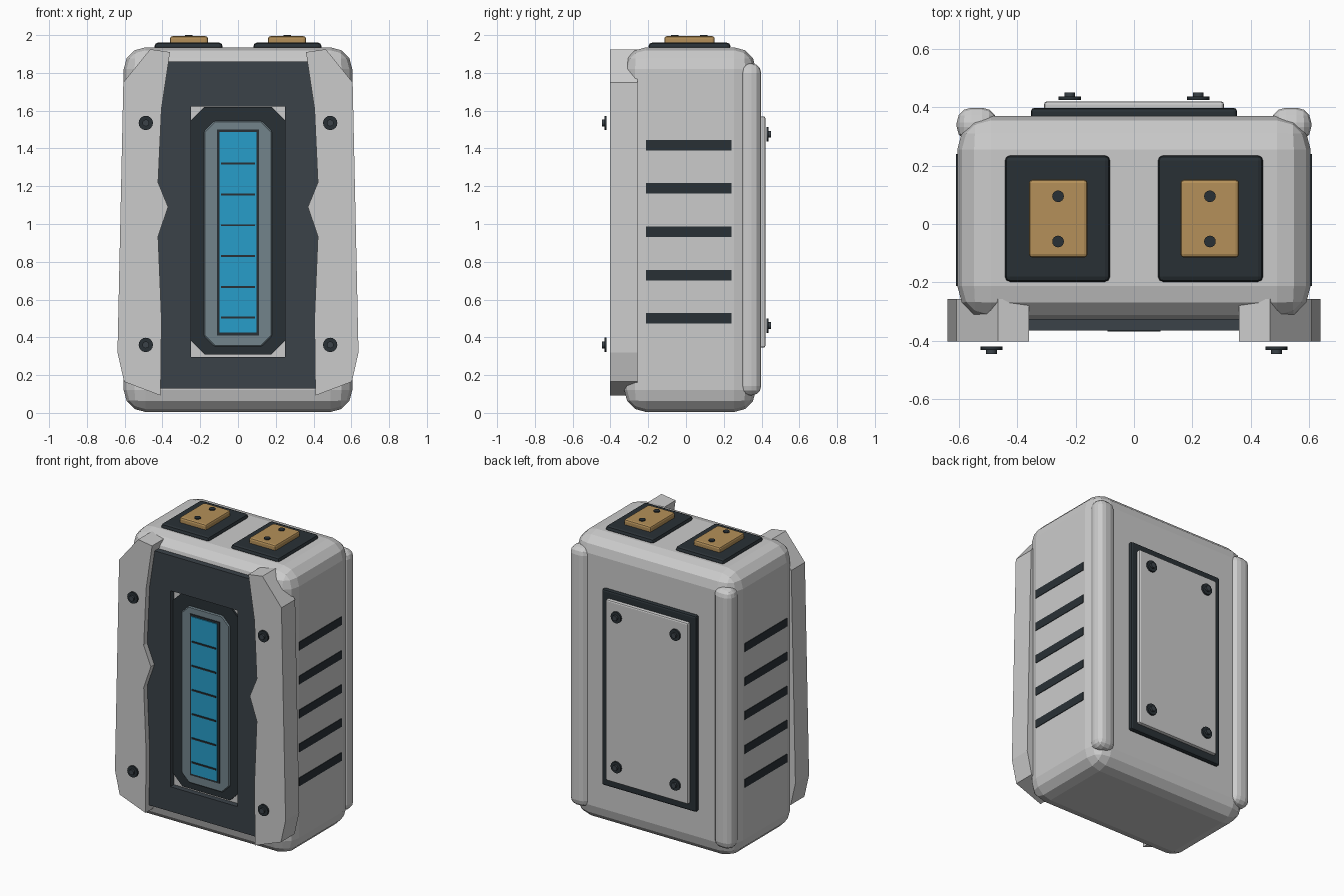
import bpy, bmesh
from math import pi

if "Cube" in bpy.data.objects:
    bpy.data.objects.remove(bpy.data.objects["Cube"])


def material(name, rgb):
    m = bpy.data.materials.new(name)
    m.diffuse_color = (*rgb, 1)
    m.use_nodes = True
    m.node_tree.nodes["Principled BSDF"].inputs["Base Color"].default_value = m.diffuse_color
    return m


BLACK = material("black", (0.022, 0.03, 0.036))
DARK = material("dark_slate", (0.043, 0.055, 0.066))
STEEL = material("steel", (0.17, 0.23, 0.26))
BLUE = material("blue", (0.02, 0.34, 0.59))
BRASS = material("brass", (0.46, 0.28, 0.10))


def finish(name, bm, mat=None, bevel=0, segments=1):
    bmesh.ops.recalc_face_normals(bm, faces=bm.faces)
    me = bpy.data.meshes.new(name)
    bm.to_mesh(me)
    bm.free()
    ob = bpy.data.objects.new(name, me)
    bpy.context.collection.objects.link(ob)
    if mat:
        me.materials.append(mat)
    if bevel:
        b = ob.modifiers.new("bevel", 'BEVEL')
        b.width, b.segments = bevel, segments
    return ob


def box(name, x, y, z, mat=None, bevel=0, segments=2):
    """Box from (min, max) pairs on each axis."""
    bm = bmesh.new()
    bmesh.ops.create_cube(bm, size=1)
    for v in bm.verts:
        v.co = [lo + (c + 0.5) * (hi - lo) for c, (lo, hi) in zip(v.co, (x, y, z))]
    return finish(name, bm, mat, bevel, segments)


def plate(name, outline, y, mat=None, bevel=0):
    """Extrude an x-z outline from y[0] to y[1]."""
    bm = bmesh.new()
    face = bm.faces.new([bm.verts.new((px, y[0], pz)) for px, pz in outline])
    ext = bmesh.ops.extrude_face_region(bm, geom=[face])
    for v in ext["geom"]:
        if isinstance(v, bmesh.types.BMVert):
            v.co.y = y[1]
    return finish(name, bm, mat, bevel)


def octagon(w, z0, z1, c):
    return [(-w, z0 + c), (-w + c, z0), (w - c, z0), (w, z0 + c),
            (w, z1 - c), (w - c, z1), (-w + c, z1), (-w, z1 - c)]


def disc(name, loc, r, depth, mat, along_y=True):
    bpy.ops.mesh.primitive_cylinder_add(vertices=16, radius=r, depth=depth, location=loc,
                                        rotation=(pi / 2 if along_y else 0, 0, 0))
    ob = bpy.context.object
    ob.name = name
    ob.data.materials.append(mat)
    bpy.ops.object.shade_smooth_by_angle()


def screw(name, x, y, z, out):
    disc(name + "_washer", (x, y, z), 0.038, 0.012, BLACK)
    disc(name + "_head", (x, y + out * 0.012, z), 0.018, 0.014, DARK)


# Main casing
box("casing", (-0.605, 0.605), (-0.327, 0.37), (0.005, 1.935), None, 0.115, 3)

# Front panel with a rectangular window
bm = bmesh.new()
rings = []
for w, z0, z1 in ((0.45, 0.13, 1.86), (0.25, 0.297, 1.622)):
    for y in (-0.365, -0.325):
        rings.append([bm.verts.new((px, y, pz)) for px, pz in ((-w, z0), (w, z0), (w, z1), (-w, z1))])
for a, b in ((0, 1), (1, 3), (3, 2), (2, 0)):
    for i in range(4):
        j = (i + 1) % 4
        bm.faces.new((rings[a][i], rings[a][j], rings[b][j], rings[b][i]))
finish("front_panel", bm, DARK)

# Charge display: stacked frames, lit strip, dividers
plate("display_frame", octagon(0.248, 0.31, 1.62, 0.07), (-0.32, -0.34), BLACK)
plate("display_bezel", octagon(0.18, 0.352, 1.545, 0.055), (-0.33, -0.35), STEEL, 0.006)
box("display_backing", (-0.11, 0.11), (-0.356, -0.33), (0.41, 1.5), BLACK)
box("display_strip", (-0.097, 0.097), (-0.362, -0.33), (0.425, 1.487), BLUE)
for i in range(6):
    z = 1.32 - i * 0.1632
    box("display_divider", (-0.09, 0.09), (-0.368, -0.35), (z - 0.005, z + 0.005), BLACK)

# Left and right parts
rail = [(0.36, 1.91), (0.465, 1.925), (0.607, 1.75), (0.638, 0.32), (0.603, 0.165),
        (0.41, 0.092), (0.405, 0.5), (0.423, 0.935), (0.37, 1.09), (0.423, 1.22), (0.405, 1.61)]
for s, side in ((-1, "left"), (1, "right")):
    def span(a, b):
        return tuple(sorted((s * a, s * b)))

    # Front rail and its screws
    plate(side + "_front_rail", [(s * x, z) for x, z in rail], (-0.403, -0.257))
    for z in (0.36, 1.535):
        screw(side + "_rail_screw", s * 0.488, -0.426, z, -1)

    # Rounded rear corner post
    box(side + "_rear_post", span(0.47, 0.607), (0.282, 0.398), (0.093, 1.85), None, 0.05, 3)

    # Side vents
    for i in range(5):
        z = 1.418 - i * 0.2295
        box(side + "_vent", span(0.58, 0.609), (-0.213, 0.24), (z - 0.028, z + 0.028), BLACK)

    # Top terminal
    box(side + "_terminal_base", span(0.082, 0.442), (-0.198, 0.235), (1.92, 1.96), BLACK, 0.018)
    box(side + "_terminal", span(0.159, 0.36), (-0.115, 0.152), (1.94, 1.994), BRASS, 0.012)
    for y in (-0.06, 0.095):
        disc(side + "_terminal_pin", (s * 0.26, y, 1.993), 0.02, 0.014, BLACK, False)

    # Rear hatch screws
    for z in (0.462, 1.475):
        screw(side + "_hatch_screw", s * 0.22, 0.431, z, 1)

# Rear hatch
box("hatch_gasket", (-0.353, 0.353), (0.36, 0.398), (0.295, 1.62), BLACK, 0.012)
box("hatch_cover", (-0.308, 0.308), (0.38, 0.42), (0.345, 1.57), None, 0.01)
